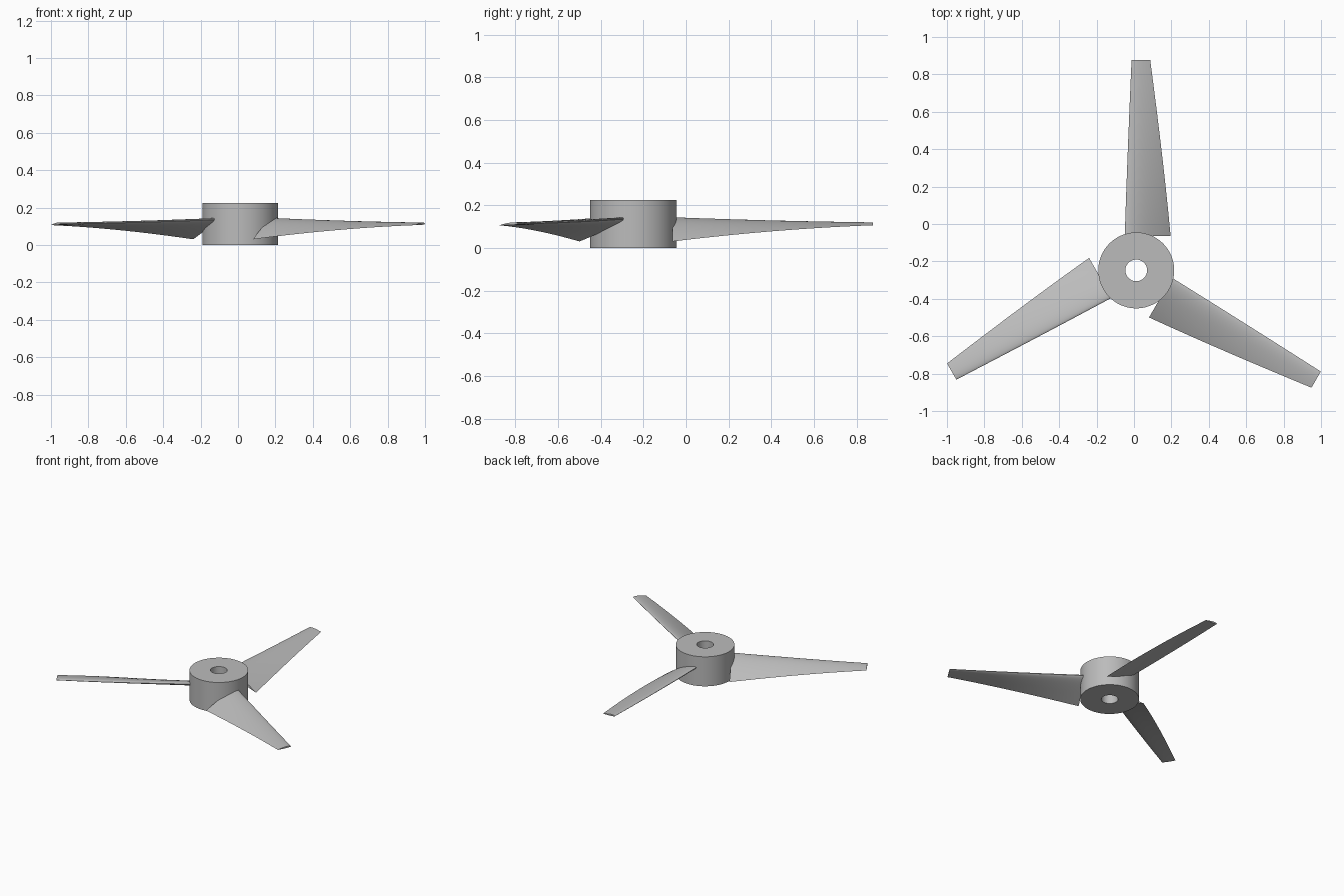
import bpy, bmesh, math

if "Cube" in bpy.data.objects:
    bpy.data.objects.remove(bpy.data.objects["Cube"])

CX, CY, MID = 0.012, -0.248, 0.1125        # rotor axis and blade height
R_HUB, R_BORE, H_HUB = 0.203, 0.058, 0.225
R_ROOT, R_TIP = 0.185, 1.125

grey = bpy.data.materials.new("plain_grey")
grey.diffuse_color = (0.5, 0.5, 0.5, 1)
grey.use_nodes = True
grey.node_tree.nodes["Principled BSDF"].inputs["Base Color"].default_value = grey.diffuse_color


def finish(name, bm):
    bmesh.ops.recalc_face_normals(bm, faces=bm.faces)
    mesh = bpy.data.meshes.new(name)
    bm.to_mesh(mesh)
    bm.free()
    mesh.materials.append(grey)
    ob = bpy.data.objects.new(name, mesh)
    bpy.context.collection.objects.link(ob)
    bpy.ops.object.select_all(action='DESELECT')
    ob.select_set(True)
    bpy.context.view_layer.objects.active = ob
    bpy.ops.object.shade_smooth_by_angle(angle=math.radians(35))
    return ob


def airfoil(n=18):
    """Lightly cambered wing section, unit chord, nose at 0."""
    def thick(u):
        return 0.6 * (0.2969 * math.sqrt(u) - 0.126 * u - 0.3516 * u**2
                      + 0.2843 * u**3 - 0.1036 * u**4)

    def camber(u):
        p, m = 0.4, 0.02
        return m / p**2 * (2*p*u - u*u) if u < p else \
            m / (1-p)**2 * (1 - 2*p + 2*p*u - u*u)
    us = [(1 - math.cos(math.pi * i / n)) / 2 for i in range(n + 1)]
    upper = [(u, camber(u) + thick(u)) for u in reversed(us)]
    lower = [(u, camber(u) - thick(u)) for u in us[1:-1]]
    return upper + lower


# Hub: ring profile swept round the axis
bm = bmesh.new()
SEG = 96
rings = []
for r, z in ((R_BORE, 0), (R_HUB, 0), (R_HUB, H_HUB), (R_BORE, H_HUB)):
    rings.append([bm.verts.new((r * math.cos(2 * math.pi * i / SEG),
                                r * math.sin(2 * math.pi * i / SEG), z))
                  for i in range(SEG)])
for k in range(4):
    a, b = rings[k], rings[(k + 1) % 4]
    for i in range(SEG):
        j = (i + 1) % SEG
        bm.faces.new((a[i], a[j], b[j], b[i]))
hub = finish("hub", bm)
hub.location = (CX, CY, 0)

# Blades: tapered, twisted wing sections lofted along the radius
section = airfoil()
STATIONS = 20
for b in range(3):
    bm = bmesh.new()
    loops = []
    for s in range(STATIONS + 1):
        t = s / STATIONS
        chord = 0.268 + (0.1 - 0.268) * t
        ang = math.radians(24 + (4.5 - 24) * t)
        loop = []
        for u, w in section:
            x, z = (u - 0.25) * chord, w * chord
            loop.append(bm.verts.new((x * math.cos(ang) + z * math.sin(ang),
                                      R_ROOT + (R_TIP - R_ROOT) * t,
                                      z * math.cos(ang) - x * math.sin(ang))))
        loops.append(loop)
    n = len(section)
    for p, q in zip(loops, loops[1:]):
        for i in range(n):
            j = (i + 1) % n
            bm.faces.new((p[i], p[j], q[j], q[i]))
    bm.faces.new(loops[0])
    bm.faces.new(loops[-1])
    blade = finish(f"blade_{b + 1}", bm)
    blade.location = (CX, CY, MID)
    blade.rotation_euler[2] = b * 2 * math.pi / 3
